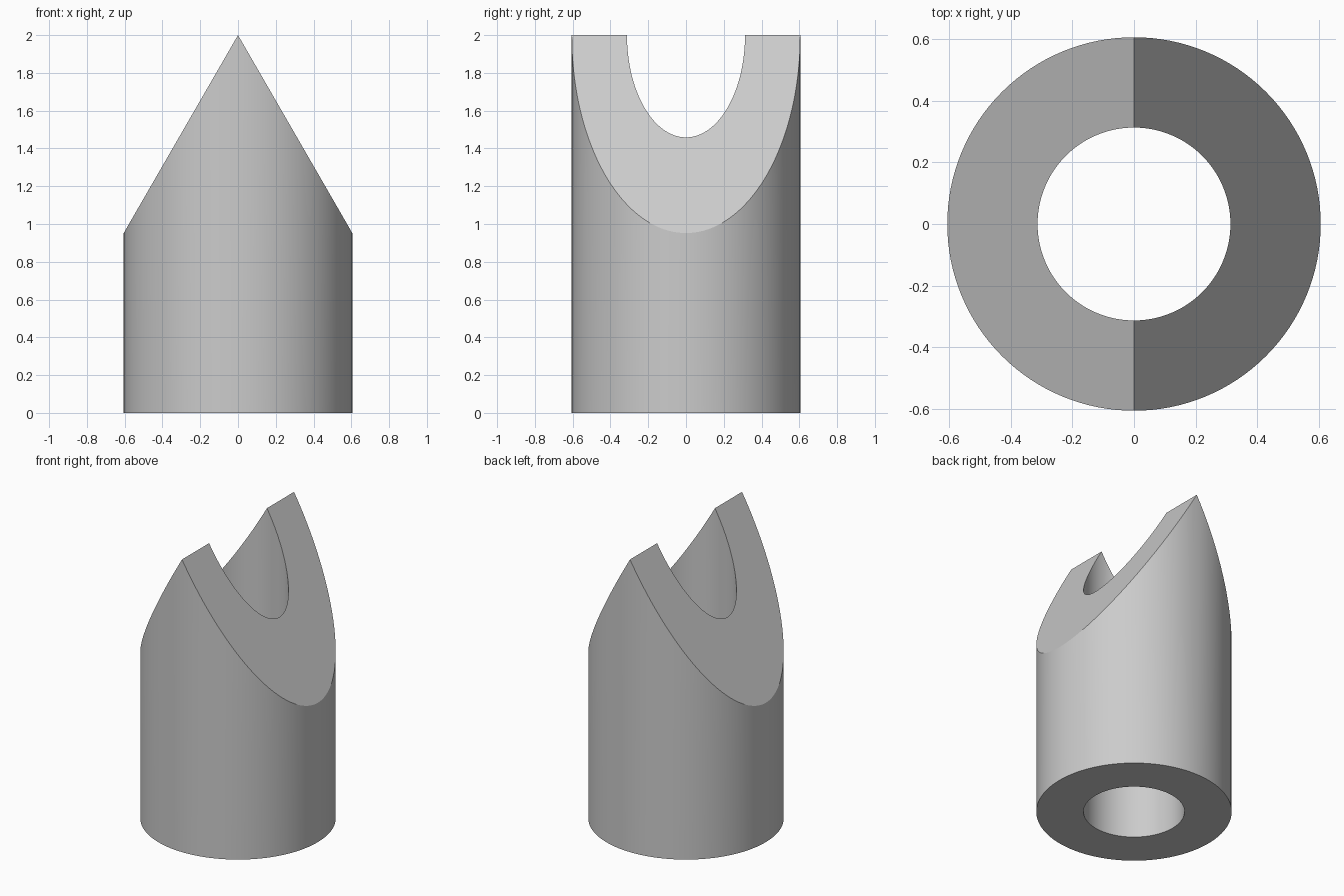
import bpy
import bmesh
from math import sin, cos, pi, sqrt, radians

cube = bpy.data.objects.get("Cube")
if cube:
    bpy.data.objects.remove(cube, do_unlink=True)

OUTER, INNER, HEIGHT = 0.605, 0.3125, 2.0
SLOPE = sqrt(3)  # both top cuts fall away from the ridge at 60 degrees
SEGMENTS = 128

# Plain grey material
grey = bpy.data.materials.new("plain grey")
grey.use_nodes = True
colour = (0.6, 0.6, 0.6, 1)
grey.diffuse_color = colour
grey.node_tree.nodes["Principled BSDF"].inputs["Base Color"].default_value = colour

bm = bmesh.new()


def ring(radius, top):
    """Circle of vertices, flat at the base or following the twin slopes."""
    verts = []
    for i in range(SEGMENTS):
        a = 2 * pi * i / SEGMENTS
        x, y = radius * cos(a), radius * sin(a)
        verts.append(bm.verts.new((x, y, HEIGHT - SLOPE * abs(x) if top else 0)))
    return verts


# Outer wall, sloped rim, bore and base, joined in one closed loop of rings
rings = [ring(OUTER, False), ring(OUTER, True), ring(INNER, True), ring(INNER, False)]
for k, lower in enumerate(rings):
    upper = rings[(k + 1) % len(rings)]
    for i in range(SEGMENTS):
        j = (i + 1) % SEGMENTS
        bm.faces.new((lower[i], lower[j], upper[j], upper[i]))
bmesh.ops.recalc_face_normals(bm, faces=bm.faces)

mesh = bpy.data.meshes.new("pointed_tube")
bm.to_mesh(mesh)
bm.free()
mesh.materials.append(grey)
tube = bpy.data.objects.new("pointed_tube", mesh)
bpy.context.collection.objects.link(tube)

# Smooth round walls with crisp rims
bpy.ops.object.select_all(action='DESELECT')
tube.select_set(True)
bpy.context.view_layer.objects.active = tube
bpy.ops.object.shade_smooth_by_angle(angle=radians(20))
